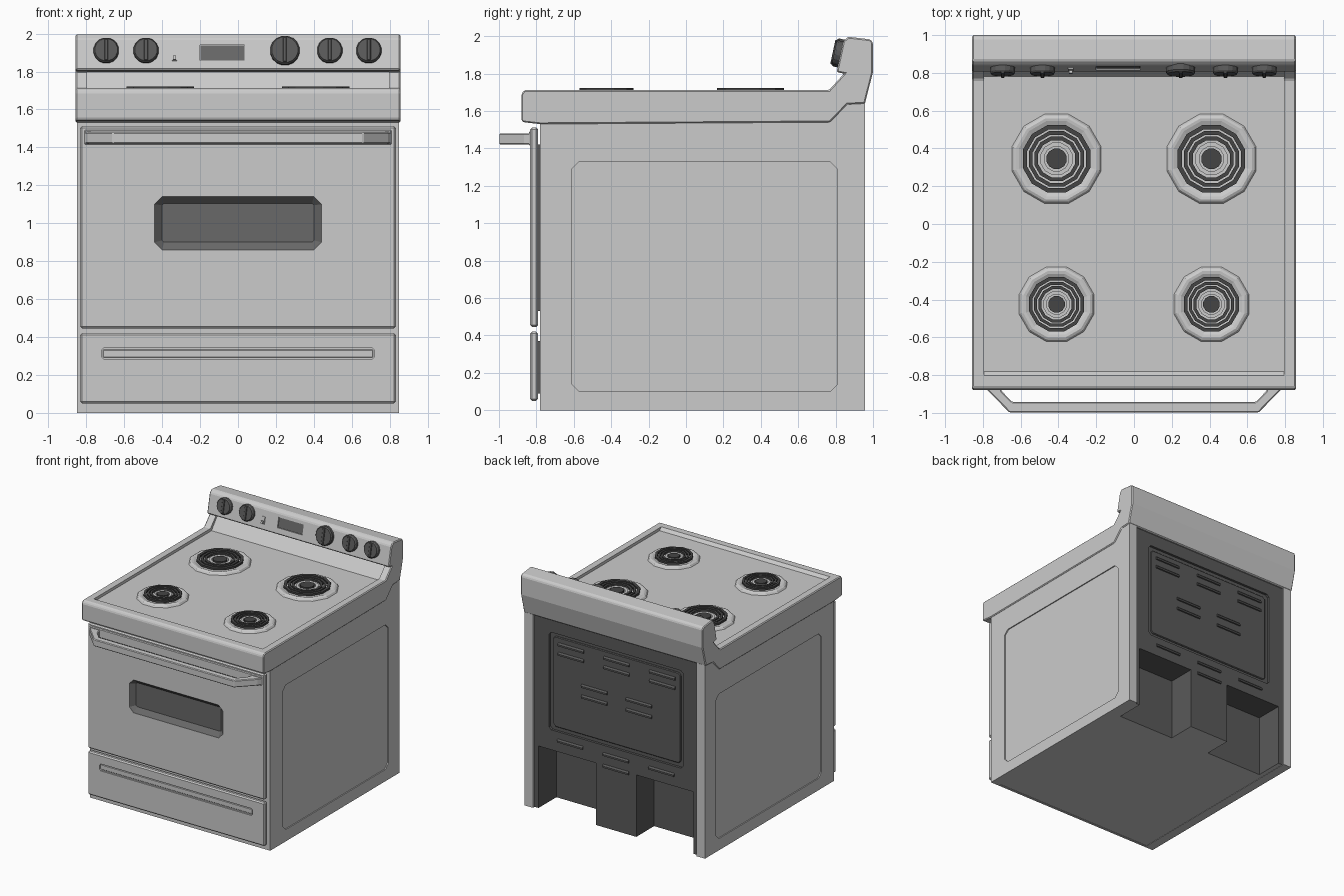
import bpy, bmesh, math
from mathutils import Matrix

if "Cube" in bpy.data.objects:
    bpy.data.objects.remove(bpy.data.objects["Cube"])


def mat(name, v):
    m = bpy.data.materials.new(name)
    m.diffuse_color = (v, v, v, 1)
    m.use_nodes = True
    m.node_tree.nodes["Principled BSDF"].inputs["Base Color"].default_value = m.diffuse_color
    return m


dark = mat("dark", 0.10)
coil_black = mat("coil_black", 0.06)
glass = mat("glass", 0.14)
grey = mat("grey", 0.8)


def finish(name, bm, m=None, bevel=0):
    bmesh.ops.recalc_face_normals(bm, faces=bm.faces)
    me = bpy.data.meshes.new(name)
    bm.to_mesh(me)
    bm.free()
    ob = bpy.data.objects.new(name, me)
    bpy.context.collection.objects.link(ob)
    if m:
        me.materials.append(m)
    if bevel:
        mod = ob.modifiers.new("bevel", "BEVEL")
        mod.width, mod.segments, mod.limit_method = bevel, 1, "ANGLE"
    return ob


def prism(name, pts, axis, a, b, m=None, bevel=0):
    """Extrude a 2D outline along an axis from a to b."""
    put = {"x": lambda p, t: (t, p[0], p[1]),
           "y": lambda p, t: (p[0], t, p[1]),
           "z": lambda p, t: (p[0], p[1], t)}[axis]
    bm = bmesh.new()
    lo = [bm.verts.new(put(p, a)) for p in pts]
    hi = [bm.verts.new(put(p, b)) for p in pts]
    n = len(pts)
    bm.faces.new(lo)
    bm.faces.new(hi)
    for i in range(n):
        bm.faces.new((lo[i], lo[(i + 1) % n], hi[(i + 1) % n], hi[i]))
    return finish(name, bm, m, bevel)


def rect(u0, u1, v0, v1):
    return [(u0, v0), (u1, v0), (u1, v1), (u0, v1)]


def cham(u0, u1, v0, v1, c):
    return [(u0 + c, v0), (u1 - c, v0), (u1, v0 + c), (u1, v1 - c),
            (u1 - c, v1), (u0 + c, v1), (u0, v1 - c), (u0, v0 + c)]


def box(name, x0, x1, y0, y1, z0, z1, m=None, bevel=0):
    return prism(name, rect(x0, x1, y0, y1), "z", z0, z1, m, bevel)


def cut(ob, *cutters):
    """Subtract cutters, bake the result and delete them."""
    for c in cutters:
        mod = ob.modifiers.new("cut", "BOOLEAN")
        mod.operation, mod.object, mod.solver = "DIFFERENCE", c, "EXACT"
        c.hide_render = True
    dg = bpy.context.evaluated_depsgraph_get()
    me = bpy.data.meshes.new_from_object(ob.evaluated_get(dg))
    ob.modifiers.clear()
    ob.data = me
    for c in cutters:
        bpy.data.objects.remove(c)


def lathe(name, prof, n, m=None, closed=False, loc=(0, 0, 0), rot=0.0):
    """Spin (radius, height) points about z; tilt about x by rot, then move."""
    bm = bmesh.new()
    rings = []
    for r, z in prof:
        rings.append([bm.verts.new((r * math.cos(2 * math.pi * (i + .5) / n),
                                    r * math.sin(2 * math.pi * (i + .5) / n), z)) for i in range(n)])
    pairs = list(zip(rings, rings[1:]))
    if closed:
        pairs.append((rings[-1], rings[0]))
    else:
        bm.faces.new(rings[0])
        bm.faces.new(rings[-1])
    for p, q in pairs:
        for i in range(n):
            j = (i + 1) % n
            bm.faces.new((p[i], p[j], q[j], q[i]))
    bm.transform(Matrix.Translation(loc) @ Matrix.Rotation(rot, 4, "X"))
    return finish(name, bm, m)


# Body: dark core with two lower notches and a shallow recessed back cover
BACK = .94
core = prism("body_core", [(-.77, .003), (BACK, .003), (BACK, 1.64), (.865, 1.64), (.77, 1.55), (-.77, 1.55)],
             "x", -.80, .80, dark)
cut(core, *[box("notch", min(s * .19, s * .73), max(s * .19, s * .73), .70, 1.1, -.1, .53) for s in (-1, 1)],
    prism("cover_cut", cham(-.63, .63, .70, 1.53, .02), "y", BACK - .02, 1.1))
core.data.materials.append(grey)
for p in core.data.polygons:
    if p.normal.z < -.9 and p.center.z < .1:
        p.material_index = 1

# Side skins with a recessed panel, and the front frame
for s, side in ((-1, "left"), (1, "right")):
    skin = prism(side + "_side", [(-.765, 0), (.957, 0), (.957, 1.645), (.865, 1.642), (.77, 1.55), (-.765, 1.55)],
                 "x", s * .77, s * .849)
    cut(skin, prism("panel_cut", cham(-.61, .81, .10, 1.33, .04), "x", s * .84, s * .9))
box("front_frame", -.849, .849, -.78, -.76, 0, 1.55)

# Cooktop and backguard in one profile, with recessed top
top = prism("cooktop_backguard",
            [(-.88, 1.55), (-.88, 1.69), (-.865, 1.712), (.765, 1.712), (.845, 1.80), (.805, 1.808),
             (.84, 1.972), (.866, 1.997), (.985, 1.983), (1.0, 1.965), (1.0, 1.81), (.957, 1.64),
             (.862, 1.635), (.77, 1.54), (-.78, 1.53), (-.87, 1.54)], "x", -.857, .857, None, .008)
cut(top, prism("recess", [(-.825, 1.735), (-.78, 1.688), (.78, 1.688), (.865, 1.797), (.75, 1.797)], "x", -.795, .795))

# Burners: drip pan, coil rings and centre cap
for x in (-.41, .41):
    for y, pan, R in ((.345, .247, .185), (-.425, .207, .15)):
        at = (x, y, 0)
        lathe("drip_pan", [(pan, 1.685), (pan - .012, 1.702), (pan - .025, 1.708), (pan - .04, 1.706),
                           (R, 1.697), (R * .4, 1.692)], 12, None, loc=at)
        for a, b in ((.87, 1), (.71, .82), (.55, .66)):
            lathe("coil", [(R * a, 1.706), (R * b, 1.706), (R * b, 1.722), (R * a, 1.722)],
                  12, coil_black, True, at)
        lathe("trim_ring", [(R * .36, 1.69), (R * .48, 1.69), (R * .48, 1.712), (R * .36, 1.712)], 12, None, True, at)
        lathe("coil_centre", [(R * .3, 1.69), (R * .3, 1.718)], 12, coil_black, loc=at)

# Controls, laid out on the tilted panel face
tilt = math.atan2(.035, .164)


def on_panel(ob, x, z):
    ob.data.transform(Matrix.Translation((x, .805 + .035 * (z - 1.808) / .164, z)) @ Matrix.Rotation(-tilt, 4, "X"))


for x, r in ((-.695, .067), (-.485, .067), (.247, .078), (.484, .067), (.69, .067)):
    k = lathe("knob", [(r, -.01), (r, .024), (r * .9, .034)], 16, dark, rot=math.pi / 2)
    on_panel(k, x, 1.908)
    on_panel(box("knob_grip", -.010, .010, -.042, -.03, -r * .85, r * .85, dark, .003), x, 1.908)
cut(top, (lambda c: (on_panel(c, -.083, 1.9), c)[1])(box("display_cut", -.118, .118, -.05, .012, -.042, .042)))
on_panel(box("display", -.116, .116, .007, .03, -.04, .04, glass), -.083, 1.9)
on_panel(box("switch", -.014, .014, -.007, .01, -.03, .03), -.335, 1.885)
on_panel(box("switch_lever", -.009, .009, -.022, .0, -.026, -.004), -.335, 1.885)

# Oven door with window
door = box("oven_door", -.832, .832, -.833, -.792, .445, 1.512, None, .01)
win = cham(-.44, .44, .86, 1.14, .04)
cut(door, prism("window_cut", win, "y", -.9, -.7))
bm = bmesh.new()
outer = [bm.verts.new((x, -.832, z)) for x, z in win]
inner = [bm.verts.new((x, -.797, z)) for x, z in cham(-.40, .40, .90, 1.105, .01)]
for i in range(8):
    j = (i + 1) % 8
    bm.faces.new((outer[i], outer[j], inner[j], inner[i]))
bm.faces.new(inner)
tray = finish("oven_window", bm, glass)
if tray.data.polygons[8].normal.y > 0:
    tray.data.flip_normals()
box("door_seal", -.78, .78, -.795, -.775, .53, 1.42, dark)

# Door handle
half = [(.81, -.828), (.79, -.865), (.66, -.998)]
inside = [(.645, -.942), (.70, -.885), (.72, -.828)]
loop = half + [(-x, y) for x, y in reversed(half)]
loop += [(-x, y) for x, y in reversed(inside)] + inside
prism("door_handle", loop, "z", 1.42, 1.48, None, .006)
box("handle_trim", -.81, .81, -.84, -.825, 1.415, 1.492, None, .006)

# Storage drawer with finger groove
drawer = box("drawer", -.832, .832, -.833, -.792, .05, .42, None, .01)
cut(drawer, prism("groove", cham(-.72, .72, .283, .342, .012), "y", -.9, -.819))
box("drawer_lip", -.712, .712, -.825, -.81, .291, .334, None, .004)
box("drawer_seal", -.78, .78, -.795, -.775, .09, .37, dark)

# Raised field of the back cover, and vent louvres
prism("back_cover", cham(-.60, .60, .73, 1.50, .02), "y", .90, .93, dark, .006)
vents = [(x, z, .93) for x in (-.43, 0, .43) for z in (1.445, 1.365)]
vents += [(x, z, .93) for x in (-.21, .21) for z in (1.15, 1.06)]
vents += [(x, .63, BACK) for x in (-.43, 0, .43)] + [(0, .53, BACK)]
for x, z, y in vents:
    prism("vent_louvre", [(y - .01, z - .018), (y + .012, z - .016), (y + .012, z - .002), (y - .01, z + .02)],
          "x", x - .12, x + .12, dark)
